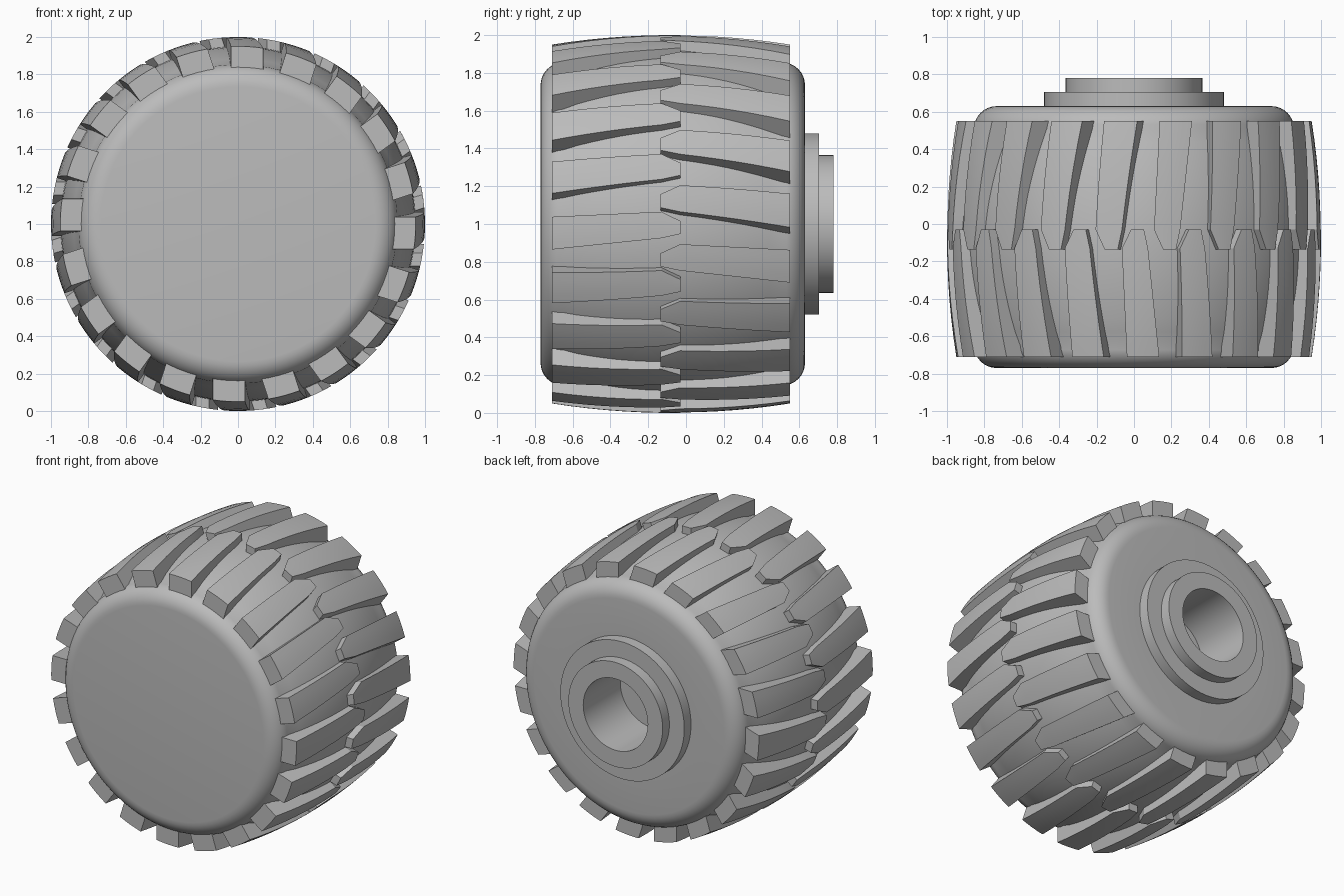
import bpy, bmesh
from math import sin, cos, pi, radians, sqrt
from mathutils import Vector

cube = bpy.data.objects.get("Cube")
if cube:
    bpy.data.objects.remove(cube)

grey = bpy.data.materials.new("rubber grey")
grey.use_nodes = True
grey.diffuse_color = (0.5, 0.5, 0.5, 1)
grey.node_tree.nodes["Principled BSDF"].inputs["Base Color"].default_value = grey.diffuse_color

MID_Y = -0.08      # crown line of the tyre
HALF = 0.63        # half width of the tread band
COUNT = 20         # treads per row


def crown(y, mid, end):
    """Radius of the barrel shaped surface at y."""
    return mid - (mid - end) * ((y - MID_Y) / HALF) ** 2


def finish(bm, name, angle):
    bmesh.ops.remove_doubles(bm, verts=bm.verts, dist=1e-5)
    bmesh.ops.recalc_face_normals(bm, faces=bm.faces)
    mesh = bpy.data.meshes.new(name)
    bm.to_mesh(mesh)
    bm.free()
    mesh.materials.append(grey)
    obj = bpy.data.objects.new(name, mesh)
    bpy.context.collection.objects.link(obj)
    bpy.ops.object.select_all(action='DESELECT')
    obj.select_set(True)
    bpy.context.view_layer.objects.active = obj
    bpy.ops.object.shade_smooth_by_angle(angle=radians(angle))


def lathe(profile, name, steps=96):
    """Spin (radius, y) points round the axle."""
    bm = bmesh.new()
    verts = [bm.verts.new((r, y, 1)) for r, y in profile]
    edges = [bm.edges.new(pair) for pair in zip(verts, verts[1:])]
    bmesh.ops.spin(bm, geom=verts + edges, cent=(0, 0, 1), axis=(0, 1, 0),
                   angle=2 * pi, steps=steps, use_merge=True)
    finish(bm, name, 30)


def tread_row(name, sections):
    """Loft (y, low edge, high edge) sections into a lug, repeated round the tyre."""
    bm = bmesh.new()
    for k in range(COUNT):
        a = 2 * pi * k / COUNT
        out, side = Vector((cos(a), 0, sin(a))), Vector((-sin(a), 0, cos(a)))
        rings = []
        for y, low, high in sections:
            r = crown(y, 1.0, 0.95)
            ts = [low + (high - low) * i / 4 for i in range(5)]
            pts = [(t, sqrt(r * r - t * t)) for t in ts]
            base = [(t, sqrt(0.83 ** 2 - t * t)) for t in (high, low)]
            rings.append([bm.verts.new(out * h + side * t + Vector((0, y, 1)))
                          for t, h in pts + base])
        for p, q in zip(rings, rings[1:]):
            for i in range(len(p)):
                j = (i + 1) % len(p)
                bm.faces.new((p[i], p[j], q[j], q[i]))
        bm.faces.new(rings[0])
        bm.faces.new(rings[-1])
    finish(bm, name, 20)


def lug(outer, shoulder, tip, steps=6):
    """Straight tapering run from outer end to shoulder, then a chamfered tip."""
    run = [tuple(a + (b - a) * i / steps for a, b in zip(outer, shoulder))
           for i in range(steps + 1)]
    return run + [tip]


# Tyre body: front face, rounded shoulders, crowned band, stepped hub and bore
FRONT, BACK, FILLET, FLAT = -0.77, 0.63, 0.12, 0.735
arc = [i * pi / 16 for i in range(9)]
body = [(0, FRONT)]
body += [(FLAT + FILLET * sin(t), FRONT + FILLET * (1 - cos(t))) for t in arc]
for i in range(1, 16):
    y = FRONT + FILLET + (BACK - FRONT - 2 * FILLET) * i / 16
    body.append((crown(y, 0.95, 0.84), y))
body += [(FLAT + FILLET * cos(t), BACK - FILLET * (1 - sin(t))) for t in arc]
body += [(0.48, BACK), (0.48, 0.705), (0.365, 0.705), (0.365, 0.78),
         (0.25, 0.78), (0.25, 0.37), (0, 0.37)]
lathe(body, "tyre_body")

# Two staggered rows of slanted lugs
tread_row("front_treads", lug((-0.71, -0.135, 0.038), (-0.13, -0.075, 0.065),
                              (-0.03, -0.053, 0.016)))
tread_row("back_treads", lug((0.55, -0.31, -0.137), (-0.03, -0.247, -0.107),
                             (-0.135, -0.225, -0.155)))
